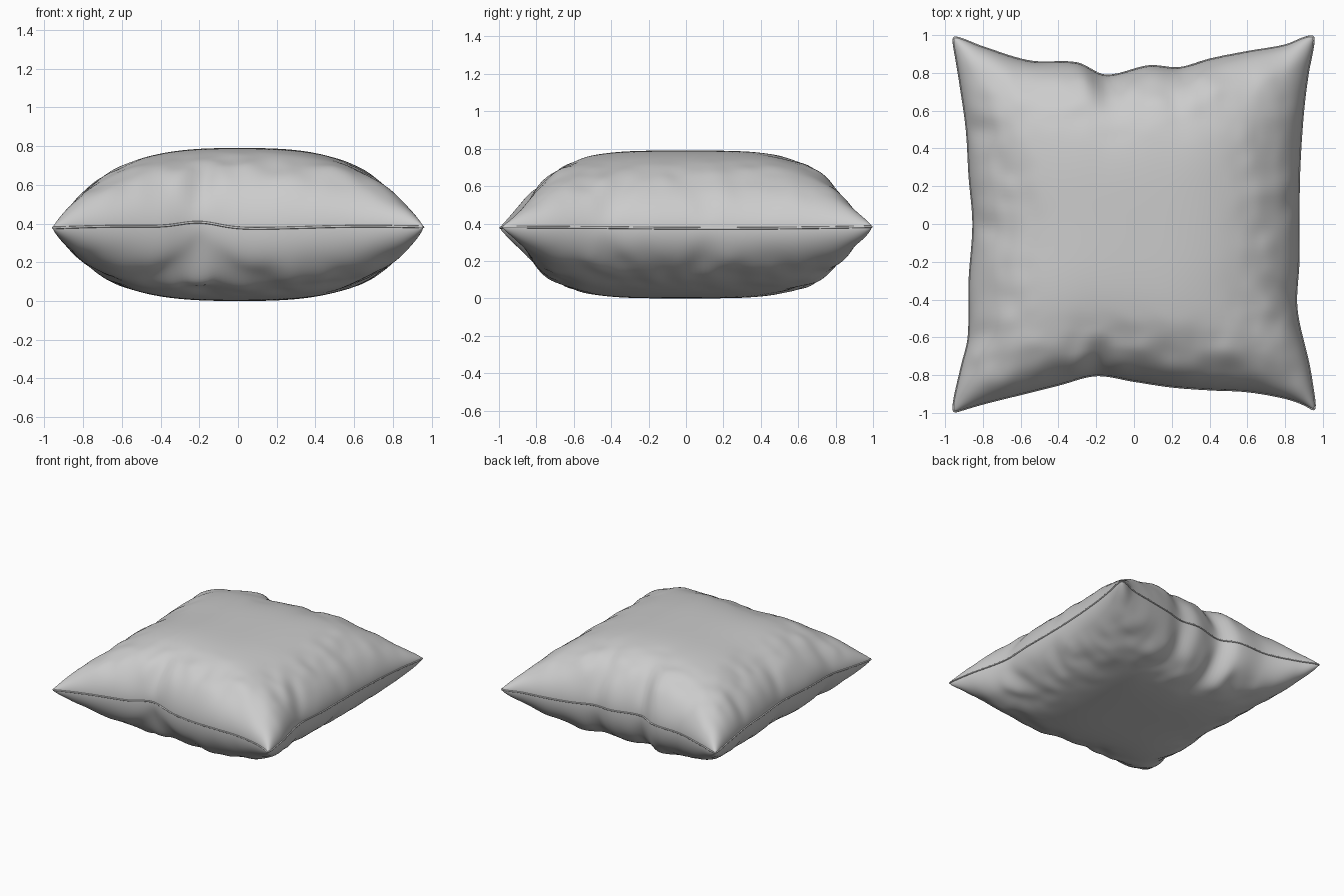
import bpy, bmesh
from math import sin, pi, exp, hypot
from mathutils import Vector, noise

if "Cube" in bpy.data.objects:
    bpy.data.objects.remove(bpy.data.objects["Cube"])

N = 110  # grid resolution of each cloth panel

# Seam outline seen from above: each side as (position along side, offset)
FRONT = [(-.965, -1.005), (-.9, -.98), (-.8, -.95), (-.6, -.90), (-.4, -.85), (-.2, -.80), (0, -.83),
         (.2, -.86), (.4, -.875), (.6, -.885), (.8, -.92), (.9, -.955), (.965, -.995)]
BACK = [(-.965, 1.0), (-.9, .975), (-.8, .935), (-.55, .86), (-.3, .85), (-.15, .785), (.08, .835),
        (.24, .825), (.4, .87), (.6, .91), (.8, .945), (.9, .985), (.96, 1.005)]
LEFT = [(-1.005, -.965), (-.9, -.945), (-.75, -.91), (-.6, -.875), (-.3, -.87), (0, -.85),
        (.25, -.87), (.5, -.885), (.75, -.92), (.9, -.945), (1.0, -.965)]
RIGHT = [(-.995, .965), (-.9, .95), (-.75, .925), (-.45, .86), (-.2, .87), (0, .87), (.3, .875),
         (.6, .895), (.8, .92), (.9, .94), (1.005, .96)]

# Creases: start x, y, direction x, y, length, width, depth, panel (1 top, -1 bottom, 0 both)
CREASES = [(-.2, -.8, .3, 1, .22, .05, .22, 1), (-.2, -.8, -1, .25, .40, .05, .18, -1),
           (-.2, -.8, 1, .2, .45, .05, .16, -1), (-.15, .8, .3, -1, .22, .05, .2, 0),
           (.24, .83, -.5, -1, .2, .05, .14, 0), (.87, -.42, -.8, .6, .25, .05, .15, 0),
           (.87, .1, -1, -.4, .22, .06, .12, 0), (-.86, .0, 1, -.3, .18, .05, .14, 0),
           (-.88, .5, 1, -.1, .18, .05, .14, 0), (-.88, -.6, 1, .4, .2, .05, .14, 0)]


def side(pts, s):
    """Smooth curve through the points of one side, s from 0 to 1."""
    a, b = pts[0][0], pts[-1][0]
    p = a + (b - a) * s
    i = 0
    while i < len(pts) - 2 and p > pts[i + 1][0]:
        i += 1
    (x1, y1), (x2, y2) = pts[i], pts[i + 1]
    x0, y0 = pts[max(i - 1, 0)]
    x3, y3 = pts[min(i + 2, len(pts) - 1)]
    m1, m2 = (y2 - y0) / (x2 - x0), (y3 - y1) / (x3 - x1)
    h, t = x2 - x1, (p - x1) / (x2 - x1)
    y = ((2*t**3 - 3*t*t + 1) * y1 + (t**3 - 2*t*t + t) * h * m1
         + (3*t*t - 2*t**3) * y2 + (t**3 - t*t) * h * m2)
    return p, y


def plan(u, v):
    """Blend the four sides into one panel (Coons patch), corners blunted."""
    s, t = (u + 1) / 2, (v + 1) / 2
    f, b = Vector(side(FRONT, s)), Vector(side(BACK, s))
    l, r = Vector(side(LEFT, t)[::-1]), Vector(side(RIGHT, t)[::-1])
    c00, c10 = Vector(FRONT[0]), Vector(FRONT[-1])
    c01, c11 = Vector(BACK[0]), Vector(BACK[-1])
    p = (f * (1 - t) + b * t + l * (1 - s) + r * s
         - c00 * (1-s)*(1-t) - c10 * s*(1-t) - c01 * (1-s)*t - c11 * s*t)
    return p * (1 - .014 * abs(u * v)**40)


def seam_z(x, y):
    return .38 + .006 * sin(5 * x + 2 * y) + .03 * exp(-((x + .2)**2 + (y + .8)**2) / .02)


def surface(u, v, sign):
    p = plan(u, v)
    x, y = p
    e = .58 if sign > 0 else .52
    puff = max(0, 1 - abs(u)**2.8)**e * max(0, 1 - abs(v)**4)**(e - .05)
    rim = max(abs(u), abs(v))
    slack = max(0, min(1, (rim - .5) / .35))
    slack = slack * slack * (3 - 2 * slack)
    # loose cloth wrinkles near the rim
    k = slack * (.06 * noise.noise((x * 4, y * 4, sign * 3.1))
                 + .04 * noise.noise((x * 9, y * 9, sign * 7.7)))
    for cx, cy, dx, dy, ln, w, d, panel in CREASES:
        if panel * sign < 0:
            continue
        n = hypot(dx, dy)
        along = ((x - cx) * dx + (y - cy) * dy) / n
        across = ((x - cx) * dy - (y - cy) * dx) / n
        fade = max(0, 1 - max(0, along) / ln)**1.5 * exp(-min(0, along)**2 / .002)
        k -= d * fade * (exp(-(across / w)**2) - .4 * exp(-((abs(across) - 2 * w) / w)**2))
    h = (.405 if sign > 0 else .385) * puff * (1 + k)
    z0 = seam_z(x, y)
    z = z0 + sign * h + (.385 - z0) * puff
    return Vector((x, y, max(z, 0)))


# Cushion: two puffed panels joined at the seam
bm = bmesh.new()
params = [sin(pi / 2 * (2 * i / N - 1)) for i in range(N + 1)]
for sign in (1, -1):
    g = [[bm.verts.new(surface(u, v, sign)) for u in params] for v in params]
    for j in range(N):
        for i in range(N):
            q = [g[j][i], g[j][i + 1], g[j + 1][i + 1], g[j + 1][i]]
            bm.faces.new(q if sign > 0 else q[::-1])
rim_verts = [v for v in bm.verts if v.is_boundary]
bmesh.ops.remove_doubles(bm, verts=rim_verts, dist=1e-5)
mesh = bpy.data.meshes.new("cushion")
bm.to_mesh(mesh)
bm.free()
mesh.polygons.foreach_set("use_smooth", [True] * len(mesh.polygons))
bpy.context.collection.objects.link(bpy.data.objects.new("cushion", mesh))

# Seam: thin raised edge following the outline
loop = ([(u, -1) for u in params[:-1]] + [(1, v) for v in params[:-1]]
        + [(u, 1) for u in params[:0:-1]] + [(-1, v) for v in params[:0:-1]])
loop = [p for p in loop if min(abs(p[0]), abs(p[1])) < .995]
curve = bpy.data.curves.new("seam", "CURVE")
curve.dimensions = "3D"
curve.bevel_depth = .006
curve.bevel_resolution = 2
sp = curve.splines.new("POLY")
sp.points.add(len(loop) - 1)
for pt, (u, v) in zip(sp.points, loop):
    pt.co = (*surface(u, v, 1), 1)
sp.use_cyclic_u = True
sp.use_smooth = True
bpy.context.collection.objects.link(bpy.data.objects.new("seam", curve))
